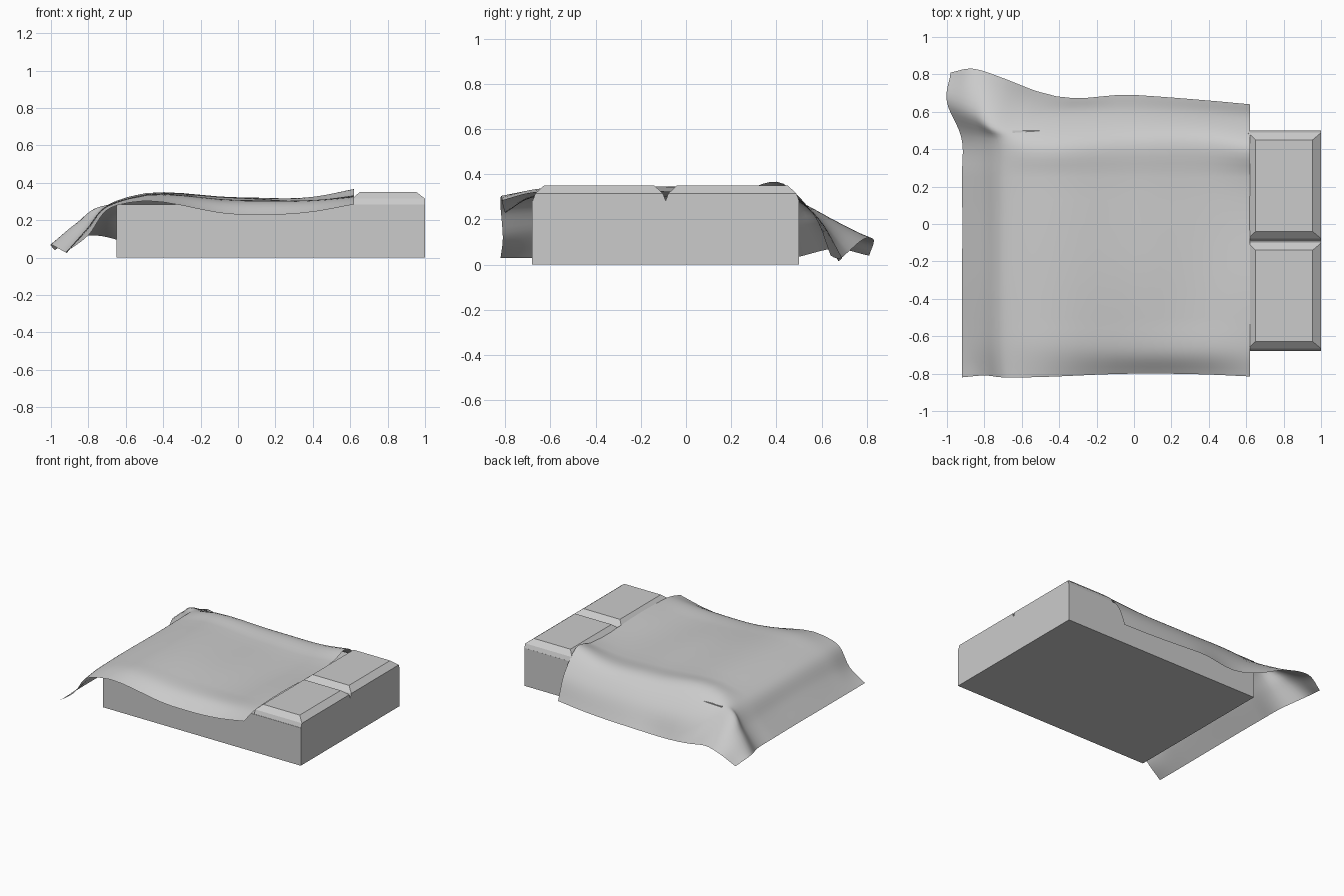
import bpy, bmesh
from mathutils import Vector

if "Cube" in bpy.data.objects:
    bpy.data.objects.remove(bpy.data.objects["Cube"])


def make_object(name, bm):
    bmesh.ops.recalc_face_normals(bm, faces=bm.faces)
    mesh = bpy.data.meshes.new(name)
    bm.to_mesh(mesh)
    bm.free()
    obj = bpy.data.objects.new(name, mesh)
    bpy.context.collection.objects.link(obj)
    return obj


def stacked_block(name, rings):
    """Flat-faced block from rectangular rings (x0, x1, y0, y1, z)."""
    bm = bmesh.new()
    loops = [[bm.verts.new(p) for p in
              ((a, c, z), (b, c, z), (b, d, z), (a, d, z))]
             for a, b, c, d, z in rings]
    for lo, hi in zip(loops, loops[1:]):
        for i in range(4):
            j = (i + 1) % 4
            bm.faces.new((lo[i], lo[j], hi[j], hi[i]))
    bm.faces.new(loops[0])
    bm.faces.new(loops[-1])
    return make_object(name, bm)


def spline(points, knots, steps):
    """Sample a smooth curve passing through the points."""
    n = len(points)
    slope = [(points[i + 1] - points[i]) / (knots[i + 1] - knots[i]) for i in range(n - 1)]
    tan = [slope[0]]
    for i in range(1, n - 1):
        a, b = knots[i] - knots[i - 1], knots[i + 1] - knots[i]
        tan.append((slope[i - 1] * b + slope[i] * a) / (a + b))
    tan.append(slope[-1])
    out = []
    for i in range(n - 1):
        h = knots[i + 1] - knots[i]
        for k in range(steps):
            t = k / steps
            out.append(points[i] * (2*t**3 - 3*t**2 + 1) + tan[i] * (h * (t**3 - 2*t**2 + t))
                       + points[i + 1] * (3*t**2 - 2*t**3) + tan[i + 1] * (h * (t**3 - t**2)))
    return out + [points[-1]]


# Mattress
stacked_block("mattress", [(-0.65, 1.0, -0.68, 0.5, 0), (-0.65, 1.0, -0.68, 0.5, 0.285)])

# Two chamfered pillows
for name, y0, y1 in (("pillow_front", -0.678, -0.09), ("pillow_back", -0.09, 0.5)):
    stacked_block(name, [
        (0.61, 1.0, y0, y1, 0.283),
        (0.61, 1.0, y0 + 0.012, y1 - 0.012, 0.315),
        (0.65, 0.955, y0 + 0.05, y1 - 0.05, 0.35)])

# Blanket: guide curves from foot to head, lofted from front to back
front_edge = [(-.92, -.82, .03), (-.80, -.81, .12), (-.70, -.82, .255), (-.58, -.82, .295),
              (0, -.80, .23), (.4, -.805, .245), (.62, -.815, .285)]
front_fold = [(-.92, -.66, .03), (-.81, -.66, .14), (-.71, -.66, .265), (-.58, -.66, .315),
              (0, -.68, .297), (.4, -.68, .303), (.62, -.68, .32)]
middle = [(-.92, .03), (-.81, .15), (-.71, .27), (-.58, .318),
          (0, .312), (.4, .305), (.62, .33)]
back_fold = [(-.925, .47, .03), (-.82, .46, .15), (-.71, .45, .275), (-.58, .44, .315),
             (0, .46, .31), (.4, .46, .315), (.62, .43, .358)]
back_flap = [(-1.0, .65, .07), (-.87, .60, .18), (-.74, .54, .26), (-.56, .57, .22),
             (0, .59, .2), (.4, .58, .2), (.62, .565, .22)]
back_edge = [(-.98, .81, .04), (-.86, .83, .11), (-.70, .78, .11), (-.52, .71, .05),
             (0, .69, .03), (.4, .66, .03), (.62, .64, .04)]
curves = [front_edge, front_fold, [(x, -.5, z) for x, z in middle],
          [(x, .25, z) for x, z in middle], back_fold, back_flap, back_edge]
x_knots = [0, .17, .34, .48, 1.05, 1.45, 1.67]
y_knots = [0, .16, .32, 1.07, 1.28, 1.44, 1.62]
STEPS = 6
long_rows = [spline([Vector(p) for p in c], x_knots, STEPS) for c in curves]
columns = [spline(list(col), y_knots, STEPS) for col in zip(*long_rows)]

bm = bmesh.new()
grid = [[bm.verts.new(p) for p in col] for col in columns]
for a, b in zip(grid, grid[1:]):
    for j in range(len(a) - 1):
        bm.faces.new((a[j], b[j], b[j + 1], a[j + 1]))
blanket = make_object("blanket", bm)
for poly in blanket.data.polygons:
    poly.use_smooth = True
